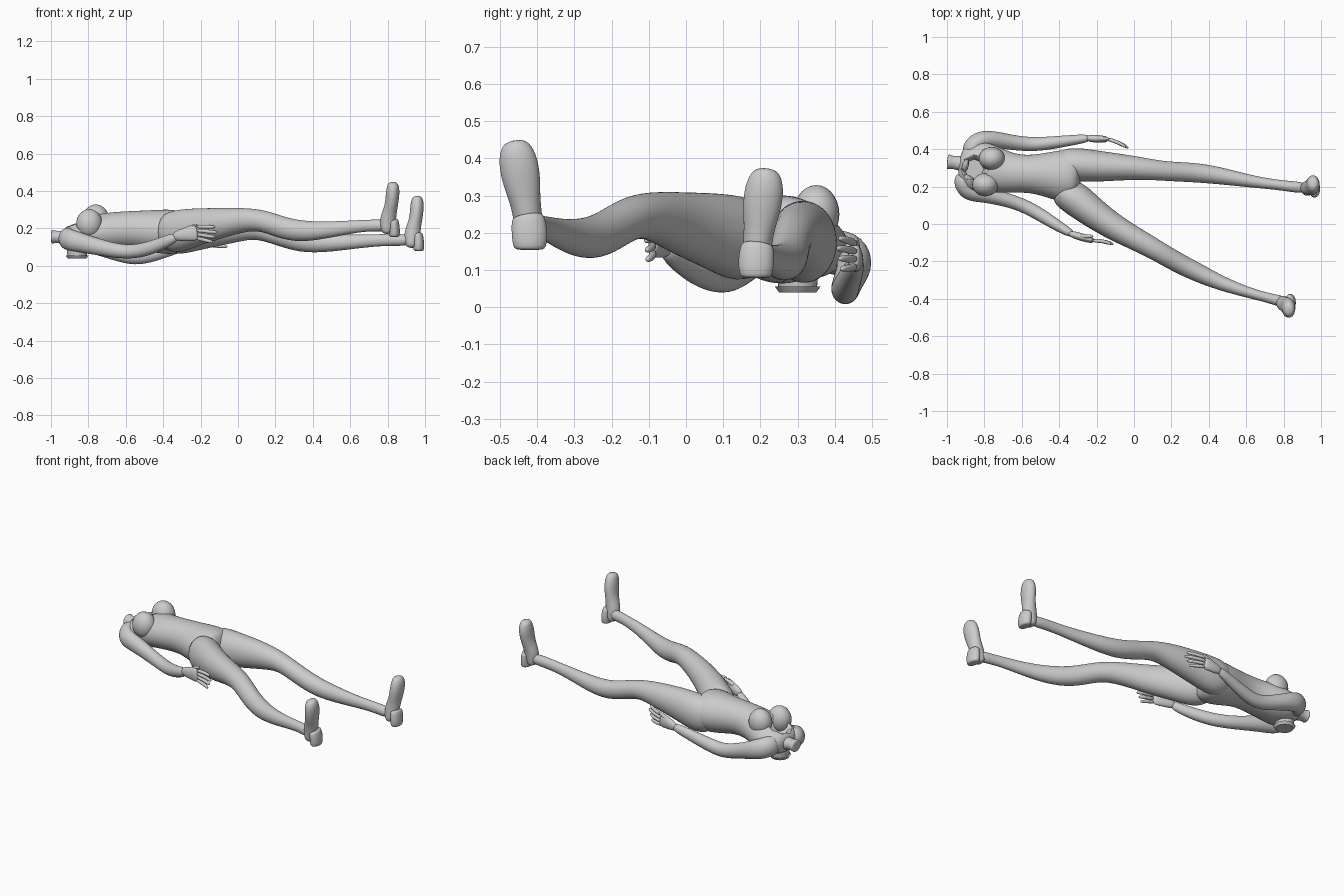
import bpy, bmesh
from mathutils import Vector
from math import cos, sin, tau

if "Cube" in bpy.data.objects:
    bpy.data.objects.remove(bpy.data.objects["Cube"])

grey = bpy.data.materials.new("plain_grey")
grey.use_nodes = True
grey.diffuse_color = (.6, .6, .6, 1)
grey.node_tree.nodes["Principled BSDF"].inputs["Base Color"].default_value = grey.diffuse_color


def add_object(name, bm, angle=None):
    """Turn a bmesh into a shaded object."""
    bmesh.ops.recalc_face_normals(bm, faces=bm.faces[:])
    mesh = bpy.data.meshes.new(name)
    bm.to_mesh(mesh)
    bm.free()
    mesh.materials.append(grey)
    obj = bpy.data.objects.new(name, mesh)
    bpy.context.collection.objects.link(obj)
    for poly in mesh.polygons:
        poly.use_smooth = angle is None
    if angle:
        bpy.ops.object.select_all(action='DESELECT')
        obj.select_set(True)
        bpy.context.view_layer.objects.active = obj
        bpy.ops.object.shade_smooth_by_angle(angle=angle)
    return obj


def limb(name, sections, up=(0, 0, 1), sides=14):
    """Loft ellipses (x, y, z, half width, half height) along a path."""
    bm = bmesh.new()
    points = [Vector(s[:3]) for s in sections]
    rings = []
    for i, (_, _, _, wide, tall) in enumerate(sections):
        along = (points[min(i + 1, len(points) - 1)] - points[max(i - 1, 0)]).normalized()
        side = Vector(up).cross(along).normalized()
        top = along.cross(side)
        rings.append([bm.verts.new(points[i] + side * wide * cos(tau * k / sides)
                                   + top * tall * sin(tau * k / sides)) for k in range(sides)])
    for a, b in zip(rings, rings[1:]):
        for k in range(sides):
            n = (k + 1) % sides
            bm.faces.new((a[k], a[n], b[n], b[k]))
    bm.faces.new(rings[0])
    bm.faces.new(rings[-1])
    obj = add_object(name, bm)
    sub = obj.modifiers.new("Smooth", 'SUBSURF')
    sub.levels = sub.render_levels = 2
    return obj


def cone(name, centre, bottom, top, height, sides=32):
    bm = bmesh.new()
    bmesh.ops.create_cone(bm, cap_ends=True, segments=sides, radius1=bottom, radius2=top, depth=height)
    bmesh.ops.translate(bm, vec=centre, verts=bm.verts)
    return add_object(name, bm, .6)


def ball(name, centre, size):
    bm = bmesh.new()
    bmesh.ops.create_uvsphere(bm, u_segments=24, v_segments=14, radius=1)
    bmesh.ops.scale(bm, vec=size, verts=bm.verts)
    bmesh.ops.translate(bm, vec=centre, verts=bm.verts)
    return add_object(name, bm)


# Torso with an open upper chest
torso = limb("torso", [
    (-.94, .32, .15, .09, .05), (-.87, .31, .15, .14, .085), (-.78, .3, .172, .135, .1),
    (-.66, .27, .19, .105, .1), (-.55, .268, .195, .1, .1), (-.45, .263, .185, .125, .115),
    (-.35, .255, .18, .15, .125), (-.28, .25, .185, .12, .1)], sides=20)
cutter = cone("chest_cutter", (-.855, .295, .19), .05, .085, .2, 8)
cutter.hide_render = True
cutter.hide_viewport = True
cut = torso.modifiers.new("Chest opening", 'BOOLEAN')
cut.operation = 'DIFFERENCE'
cut.object = cutter
ball("left_breast", (-.76, .35, .25), (.07, .062, .078))
ball("right_breast", (-.795, .21, .225), (.07, .062, .078))

# Neck stub and round fitting under the back
limb("neck", [(-.88, .32, .15, .055, .05), (-.94, .325, .152, .037, .034),
              (-.975, .33, .155, .035, .033), (-.99, .332, .155, .042, .038),
              (-1, .333, .155, .04, .036)])
cone("neck_disc", (-.86, .3, .048), .05, .062, .016)
cone("neck_socket", (-.86, .3, .075), .052, .056, .045)

# Legs
limb("right_leg", [
    (-.42, .19, .18, .07, .09), (-.33, .15, .18, .098, .122), (-.24, .075, .205, .086, .106),
    (-.12, -.01, .224, .074, .088), (0, -.075, .243, .064, .07), (.12, -.14, .248, .057, .058),
    (.22, -.2, .208, .055, .061), (.33, -.255, .182, .053, .06), (.47, -.32, .19, .04, .046),
    (.62, -.37, .21, .028, .034), (.73, -.398, .217, .026, .031), (.81, -.42, .215, .036, .036)])
limb("left_leg", [
    (-.42, .32, .18, .07, .09), (-.33, .32, .17, .095, .12), (-.22, .31, .185, .088, .105),
    (-.1, .305, .195, .076, .09), (0, .3, .2, .066, .074), (.1, .29, .2, .056, .056),
    (.2, .28, .168, .053, .055), (.34, .275, .122, .054, .056), (.48, .255, .12, .046, .049),
    (.64, .225, .13, .032, .037), (.8, .205, .14, .026, .031), (.935, .19, .137, .036, .036)])

# Feet with raised toes and block heels
foot = [(-.016, -.045, .032, .022), (-.014, -.02, .04, .038), (-.008, .035, .04, .045),
        (.002, .075, .043, .038), (.012, .12, .052, .036), (.017, .17, .055, .038),
        (.019, .21, .046, .034), (.016, .234, .026, .022)]
heel = [(.026, -.062, .036, .022), (.026, -.054, .046, .03), (.026, -.02, .05, .031),
        (.022, .02, .047, .029), (.018, .035, .04, .026)]
for side, (x, y, z), lean in (("right", (.81, -.42, .215), -.035), ("left", (.94, .188, .14), .025)):
    for part, shape in (("foot", foot), ("heel", heel)):
        limb(f"{side}_{part}", [(x + dx, y + lean * max(dz, 0) / .2, z + dz, w, h)
                                for dx, dz, w, h in shape], up=(1, 0, 0))

# Arms, starting inside the shoulders
limb("right_arm", [
    (-.9, .27, .15, .055, .06), (-.917, .21, .145, .055, .06), (-.89, .17, .135, .052, .058),
    (-.81, .16, .116, .045, .051), (-.71, .137, .092, .039, .043), (-.6, .105, .072, .037, .038),
    (-.5, .05, .083, .037, .039), (-.4, -.015, .122, .03, .034), (-.32, -.06, .16, .021, .026)])
limb("left_arm", [
    (-.87, .36, .15, .055, .062), (-.865, .42, .147, .055, .063), (-.82, .452, .133, .053, .062),
    (-.74, .452, .105, .046, .05), (-.65, .435, .07, .041, .045), (-.55, .425, .041, .039, .043),
    (-.45, .432, .06, .036, .04), (-.32, .45, .1, .028, .032), (-.23, .46, .125, .021, .026)])


# Hands with four spread fingers and a thumb
def hand(side, wrist, knuckle, tip):
    wrist, knuckle, tip = Vector(wrist), Vector(knuckle), Vector(tip)
    rows = [(-.2, .018, .024), (.4, .022, .036), (.8, .019, .043), (1, .013, .04)]
    limb(side + "_palm", [(*wrist.lerp(knuckle, t), w, h) for t, w, h in rows])
    for i in range(4):
        spread = (i - 1.5) * .021
        reach = 1 - .12 * abs(i - 2)
        path = [(-.1, 0, .012), (.5, .006, .011), (.85, 0, .01), (1, -.004, .006)]
        limb(f"{side}_finger_{i + 1}",
             [(*(knuckle.lerp(tip, t * reach) + Vector((0, bend, spread * (1 + .3 * t)))), r, r)
              for t, bend, r in path], sides=8)
    base = wrist.lerp(knuckle, .3) + Vector((0, 0, .022))
    limb(side + "_thumb", [(*(base + Vector((.08 * t, 0, .035 * t))), r, r)
                           for t, r in ((0, .014), (.6, .012), (1, .007))], sides=8)


hand("right", (-.33, -.055, .16), (-.215, -.09, .178), (-.11, -.105, .165))
hand("left", (-.24, .458, .122), (-.14, .452, .14), (-.03, .41, .145))
